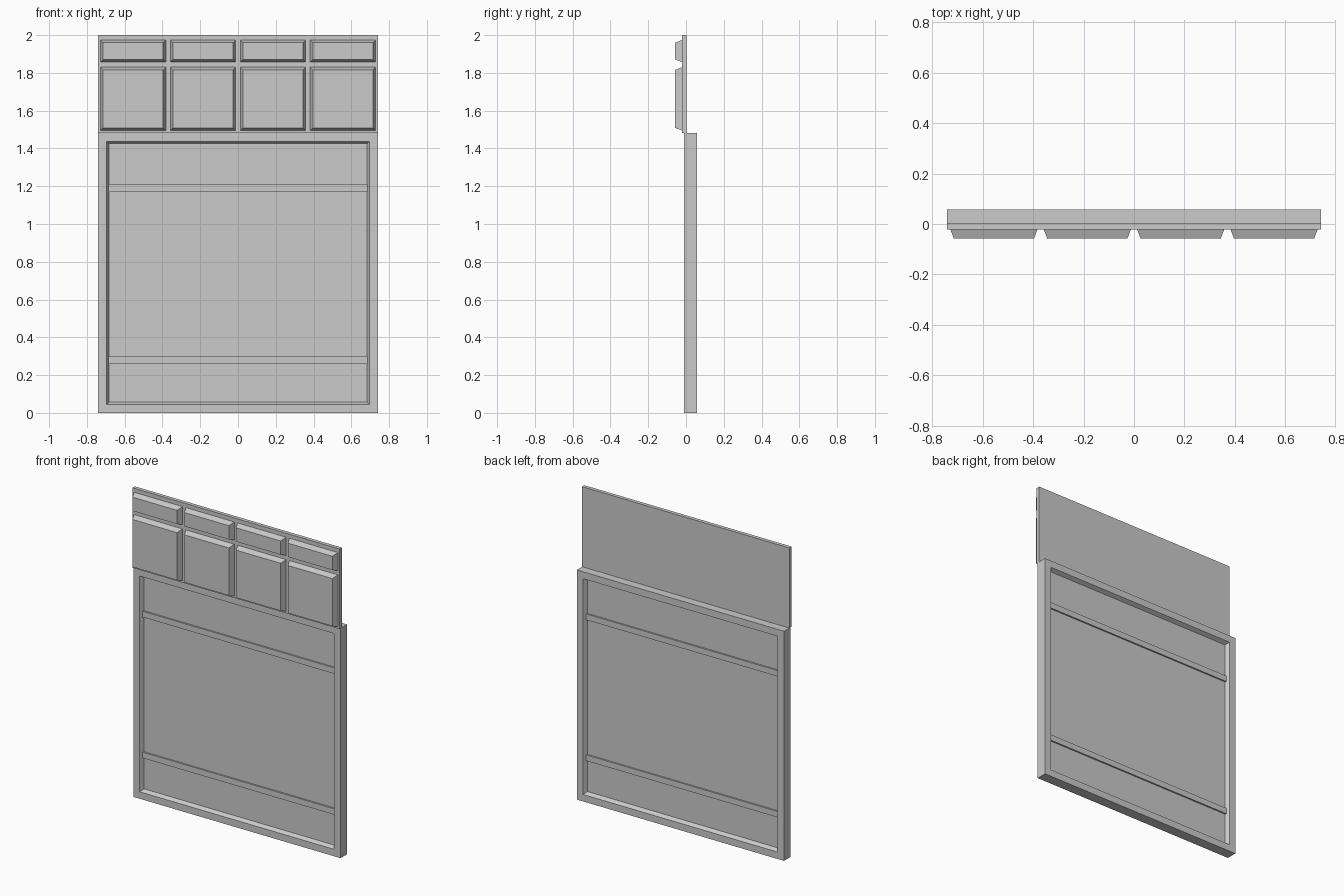
import bpy, bmesh

if "Cube" in bpy.data.objects:
    bpy.data.objects.remove(bpy.data.objects["Cube"])


def loft(name, rect, steps, closed=False):
    """Loft rectangle (x0, x1, z0, z1) through (inset, y) steps; capped or closed into a ring."""
    x0, x1, z0, z1 = rect
    bm = bmesh.new()
    loops = [[bm.verts.new(p) for p in (
        (x0 + i, y, z0 + i), (x1 - i, y, z0 + i),
        (x1 - i, y, z1 - i), (x0 + i, y, z1 - i))] for i, y in steps]
    pairs = list(zip(loops, loops[1:]))
    if closed:
        pairs.append((loops[-1], loops[0]))
    else:
        bm.faces.new(loops[0])
        bm.faces.new(loops[-1])
    for a, b in pairs:
        for k in range(4):
            n = (k + 1) % 4
            bm.faces.new((a[k], a[n], b[n], b[k]))
    bmesh.ops.recalc_face_normals(bm, faces=bm.faces)
    mesh = bpy.data.meshes.new(name)
    bm.to_mesh(mesh)
    bm.free()
    obj = bpy.data.objects.new(name, mesh)
    bpy.context.collection.objects.link(obj)
    return obj


W = 0.74                       # half width
FRONT, BACK = -0.011, 0.057    # lower frame depth
P0, P1 = 0.014, 0.032          # infill panel depth

# Lower frame with sloping inner edges on both sides
loft("lower_frame", (-W, W, 0, 1.483),
     [(0.058, P0), (0.045, FRONT), (0, FRONT),
      (0, BACK), (0.045, BACK), (0.058, P1)], closed=True)

# Infill panel
loft("infill_panel", (-0.682, 0.682, 0.058, 1.425), [(0, P0), (0, P1)])

# Cross battens showing on both sides of the infill
for z in (0.26, 1.17):
    loft("cross_batten", (-0.685, 0.685, z, z + 0.038),
         [(0, P0 - 0.01), (0, P1 + 0.01)])

# Upper backing board
loft("upper_board", (-W, W, 1.483, 2.0), [(0, -0.021), (0, 0.003)])

# Two rows of raised tiles with bevelled sides
for z0, z1 in ((1.495, 1.83), (1.857, 1.974)):
    for c in range(4):
        x = (c - 1.5) * 0.37
        loft("raised_tile", (x - 0.173, x + 0.173, z0, z1),
             [(0, -0.021), (0.014, -0.057)])
